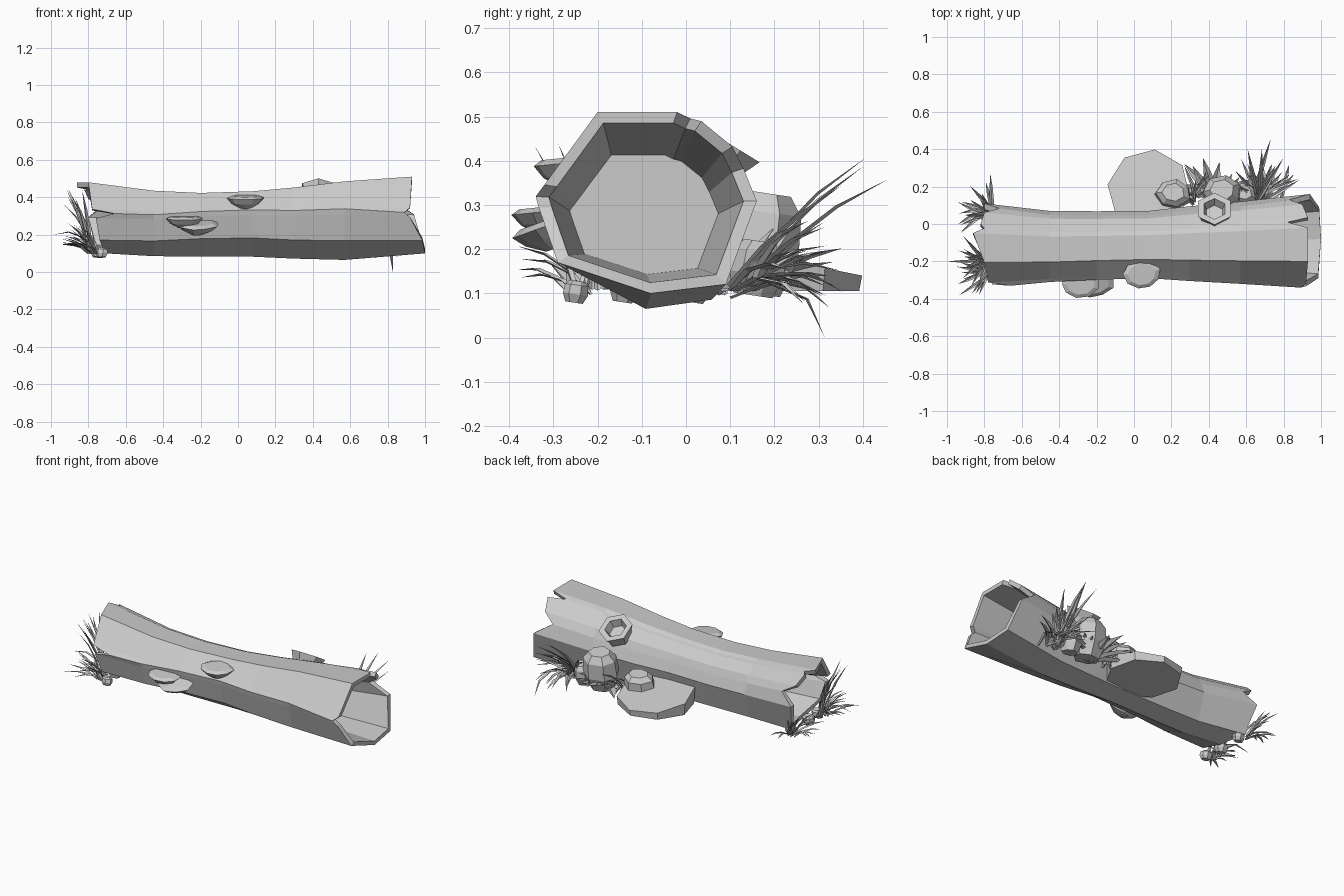
import bpy, bmesh, math, random
from mathutils import Vector, Matrix

random.seed(4)
if "Cube" in bpy.data.objects:
    bpy.data.objects.remove(bpy.data.objects["Cube"])

grey = bpy.data.materials.new("plain_grey")
grey.use_nodes = True
grey.diffuse_color = (0.6, 0.6, 0.6, 1)
grey.node_tree.nodes["Principled BSDF"].inputs["Base Color"].default_value = (0.6, 0.6, 0.6, 1)


def finish(name, bm, outward=True):
    if outward:
        bmesh.ops.recalc_face_normals(bm, faces=bm.faces)
    mesh = bpy.data.meshes.new(name)
    bm.to_mesh(mesh)
    bm.free()
    mesh.materials.append(grey)
    obj = bpy.data.objects.new(name, mesh)
    bpy.context.collection.objects.link(obj)
    return obj


def skin(bm, rings):
    """Join rings of points with quads and close both ends."""
    loops = [[bm.verts.new(p) for p in ring] for ring in rings]
    for a, b in zip(loops, loops[1:]):
        for i in range(len(a)):
            j = (i + 1) % len(a)
            bm.faces.new((a[i], a[j], b[j], b[i]))
    bm.faces.new(loops[0])
    bm.faces.new(loops[-1])


def lathe(name, profile, sides, loc, scale=(1, 1, 1), rough=0.0, tilt=0.0, spin=0.5):
    """Turned shape: profile is (radius, height); tilt leans it towards +y."""
    wobble = [1 + random.uniform(-rough, rough) for _ in range(sides)]
    turn = Matrix.Rotation(-tilt, 3, "X")
    rings = []
    for r, h in profile:
        ring = []
        for i in range(sides):
            a = math.tau * (i + spin) / sides
            p = Vector((math.cos(a) * r * wobble[i] * scale[0],
                        math.sin(a) * r * wobble[i] * scale[1], h * scale[2]))
            ring.append(turn @ p + Vector(loc))
        rings.append(ring)
    bm = bmesh.new()
    skin(bm, rings)
    return finish(name, bm)


# Hollow log: corner (across, up, right end x, left end x)
corners = [
    (-.44, 1, .93, -.80), (.28, 1, .93, -.86), (.4, .93, .82, -.80),
    (.5, .9, .93, -.82), (.78, .62, .90, -.80), (.88, .38, .83, -.72),
    (1, .02, .94, -.80), (.72, -.9, .99, -.76), (.04, -1, 1, -.71),
    (-.8, -.66, .985, -.74), (-.97, -.06, .92, -.76), (-1, .07, .89, -.66),
    (-.92, .2, .92, -.78),
]
# Station: x, centre y, centre z, half width, half height, front lift
stations = [
    (-.80, -.11, .29, .22, .19, .01), (-.45, -.12, .26, .19, .175, .035),
    (-.20, -.115, .253, .183, .17, .06), (.08, -.11, .257, .18, .175, .065),
    (.30, -.105, .262, .20, .19, .055), (.57, -.10, .275, .22, .21, .05),
    (.95, -.09, .305, .25, .205, 0),
]


def log_ring(station, end=None, shrink=1.0):
    x, cy, cz, hy, hz, lift = station
    return [(x if end is None else c[end], cy + c[0] * hy * shrink,
             cz + (c[1] * hz + max(0, -c[0] - .44) * 1.75 * lift) * shrink) for c in corners]


def cavity_floor(x):
    return [(x, -.095 + c[0] * .168, .278 + c[1] * .135) for c in corners]


rings = [cavity_floor(-.5), log_ring(stations[0], 3, .85), log_ring(stations[0], 3)]
rings += [log_ring(s) for s in stations[1:-1]]
rings += [log_ring(stations[-1], 2), log_ring(stations[-1], 2, .88), cavity_floor(.5)]
bm = bmesh.new()
skin(bm, rings)
finish("hollow_log", bm)

# Broken branch stub with a hollow tip
lathe("branch_stub", [(.08, 0), (.08, .03), (.1, .075), (.065, .075), (.05, .03)],
      6, (.43, .042, .385), tilt=.55)

# Shelf fungi on the front
fungus = [(.3, -.055), (.75, -.028), (1, 0), (.75, .012)]
for name, loc, scale, tilt in [
    ("shelf_fungus_upper", (.04, -.27, .395), (.10, .08, 1), -.1),
    ("shelf_fungus_middle", (-.29, -.32, .285), (.10, .075, .9), -.1),
    ("shelf_fungus_lower", (-.22, -.31, .255), (.11, .09, 1), -.35),
]:
    lathe(name, fungus, 9, loc, scale, .08, tilt)

# Sloping flat stone behind the log
slab = lathe("flat_stone", [(.97, .105), (1, .14)], 8, (.08, .18, 0), (.22, .22, 1), .02, spin=.82)
for v in slab.data.vertices:
    if v.co.z > .12:
        v.co.z += max(0, .4 - v.co.y) * .2

# Boulders and pebbles
stone = [(.7, -1), (1, -.25), (.92, .55), (.6, .9)]
for name, loc, size in [
    ("boulder_large", (.47, .165, .22), (.115, .095, .12)),
    ("boulder_side", (.59, .16, .16), (.065, .065, .065)),
    ("boulder_small", (.21, .16, .19), (.10, .085, .075)),
    ("pebble_front", (-.73, -.25, .105), (.035, .03, .026)),
    ("pebble_middle", (-.75, -.14, .11), (.04, .035, .03)),
    ("pebble_back", (-.74, .02, .105), (.035, .03, .026)),
]:
    lathe(name, stone, 7, loc, size, .1, .15)


def blade(bm, base, heading, pitch, length, droop, width):
    """Pointed, creased blade that bends downwards along its length."""
    side = Vector((-math.sin(heading), math.cos(heading), 0))
    p, prev = Vector(base), None
    for w in (.6, 1, .75, 0):
        up = Vector((-math.cos(heading) * math.sin(pitch),
                     -math.sin(heading) * math.sin(pitch), math.cos(pitch)))
        if w:
            row = [bm.verts.new(p + side * width * w), bm.verts.new(p - up * width * .5),
                   bm.verts.new(p - side * width * w)]
            if prev:
                for i in range(2):
                    bm.faces.new((prev[i], prev[i + 1], row[i + 1], row[i]))
            prev = row
        else:
            tip = bm.verts.new(p)
            for i in range(2):
                bm.faces.new((prev[i], prev[i + 1], tip))
        p = p + Vector((math.cos(heading) * math.cos(pitch),
                        math.sin(heading) * math.cos(pitch), math.sin(pitch))) * length / 3
        pitch -= droop


def tuft(name, base, count, facing, spread, lengths, pitches, droop=.35, width=.011):
    bm = bmesh.new()
    for i in range(count):
        heading = facing + spread * (2 * (i + .5) / count - 1)
        root = Vector(base) + Vector((random.uniform(-.025, .025), random.uniform(-.03, .03), 0))
        blade(bm, root, heading, random.uniform(*pitches), random.uniform(*lengths),
              random.uniform(.5, 1.1) * droop, width)
    finish(name, bm, False)


# Grass at the right end of the log
tuft("grass_end_front", (-.77, -.24, .10), 16, math.pi + .2, 1.2, (.17, .235), (.5, 1.2))
tuft("grass_end_back", (-.78, .06, .10), 14, math.pi - .4, 1.2, (.16, .22), (.5, 1.2))
tuft("grass_end_tall", (-.78, -.20, .11), 9, math.pi + .2, 1.2, (.3, .4), (1.15, 1.4), .2)

# Grass and broad leaves behind the log
tuft("grass_back", (.67, .13, .11), 15, 1.5, 1.2, (.18, .28), (.5, 1.1), .35, .013)
tuft("grass_back_tall", (.66, .12, .12), 4, 1.4, .5, (.36, .41), (.75, 1.0), .2, .013)
tuft("grass_back_low", (.70, .12, .11), 9, 1.4, .8, (.2, .25), (.25, .5), .5, .013)
tuft("grass_by_stone", (.32, .13, .12), 9, 1.7, 1.2, (.14, .2), (.5, 1.1))
tuft("broad_leaves", (.44, .13, .11), 12, 1.5, 1.4, (.16, .24), (.3, .9), .35, .026)

# Longest drooping blades: one touches the ground, one reaches furthest out
bm = bmesh.new()
blade(bm, (.78, .10, .0927), 1.35, .35, .29, .75, .011)
blade(bm, (-.76, -.2, .11), math.pi, .9, .283, .55, .011)
finish("drooping_blades", bm, False)
